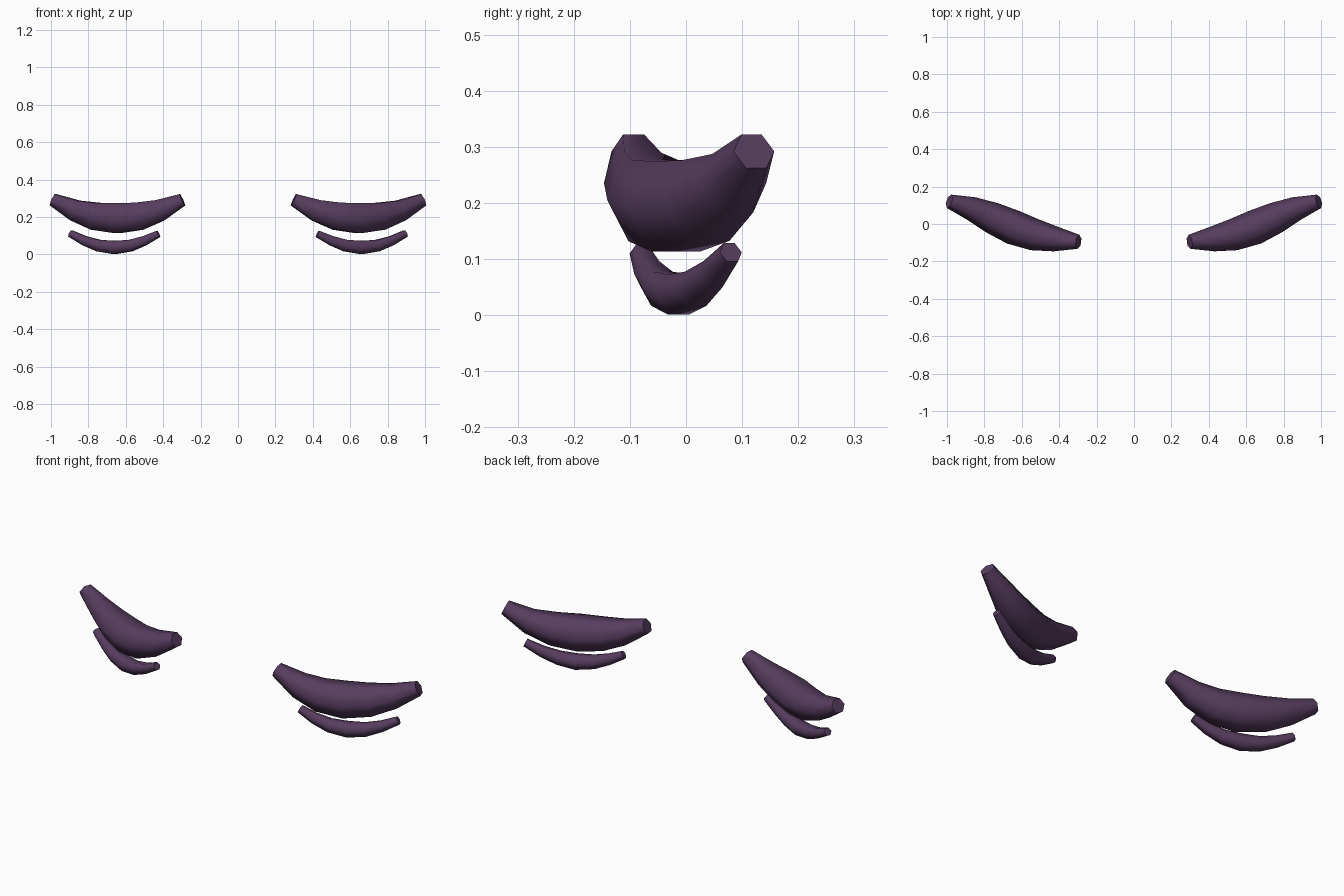
import bpy, bmesh, math
from mathutils import Vector

if "Cube" in bpy.data.objects:
    bpy.data.objects.remove(bpy.data.objects["Cube"])

purple = bpy.data.materials.new("dark_purple")
purple.diffuse_color = (0.095, 0.047, 0.115, 1)
purple.use_nodes = True
purple.node_tree.nodes["Principled BSDF"].inputs["Base Color"].default_value = purple.diffuse_color


def tapered_tube(name, stations, sides=6):
    """Capped hexagonal sweep through (x, y, z, radius) stations, mirrored in x."""
    bm = bmesh.new()
    pts = [Vector(s[:3]) for s in stations]
    rings = []
    for i, s in enumerate(stations):
        t = (pts[min(i + 1, len(pts) - 1)] - pts[max(i - 1, 0)]).normalized()
        across = Vector((0, 0, 1)).cross(t).normalized()
        up = t.cross(across)
        ring = []
        for k in range(sides):
            a = 2 * math.pi * k / sides
            ring.append(bm.verts.new(pts[i] + s[3] * (math.cos(a) * across + math.sin(a) * up)))
        rings.append(ring)
    for r0, r1 in zip(rings, rings[1:]):
        for k in range(sides):
            j = (k + 1) % sides
            bm.faces.new((r0[k], r0[j], r1[j], r1[k])).smooth = True
    # flat end caps
    bm.faces.new(rings[0])
    bm.faces.new(rings[-1])
    bmesh.ops.recalc_face_normals(bm, faces=bm.faces[:])
    me = bpy.data.meshes.new(name)
    bm.to_mesh(me)
    bm.free()
    me.materials.append(purple)
    ob = bpy.data.objects.new(name, me)
    bpy.context.collection.objects.link(ob)
    mirror = ob.modifiers.new("mirror", 'MIRROR')
    mirror.use_mirror_merge = False
    return ob


# large upper folds
tapered_tube("upper_fold", [
    (0.297, -0.095, 0.292, 0.038), (0.42, -0.080, 0.235, 0.067),
    (0.53, -0.058, 0.204, 0.085), (0.645, -0.018, 0.194, 0.093),
    (0.76, 0.034, 0.204, 0.084), (0.87, 0.083, 0.235, 0.064),
    (0.988, 0.121, 0.292, 0.038)])

# small lower folds
tapered_tube("lower_fold", [
    (0.425, -0.080, 0.110, 0.021), (0.50, -0.064, 0.073, 0.029),
    (0.575, -0.043, 0.047, 0.036), (0.66, -0.013, 0.037, 0.041),
    (0.745, 0.017, 0.047, 0.036), (0.82, 0.048, 0.073, 0.029),
    (0.897, 0.080, 0.112, 0.021)])
